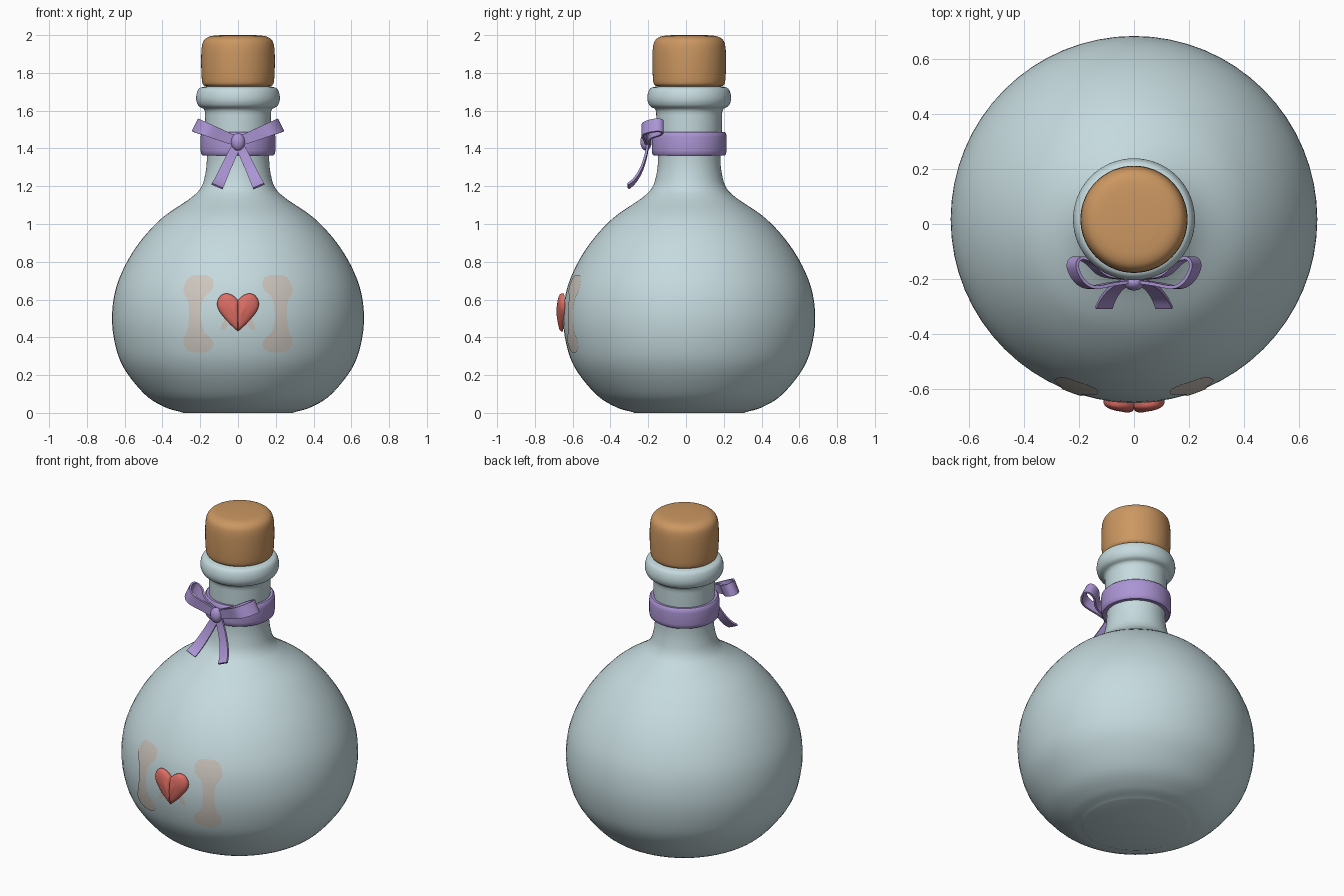
import bpy, bmesh, math
from mathutils import Vector

if "Cube" in bpy.data.objects:
    bpy.data.objects.remove(bpy.data.objects["Cube"])

CY = 0.017  # y of the bottle axis


def material(name, rgb):
    m = bpy.data.materials.new(name)
    m.diffuse_color = (*rgb, 1)
    m.use_nodes = True
    m.node_tree.nodes["Principled BSDF"].inputs["Base Color"].default_value = m.diffuse_color
    return m


GLASS = material("pale blue glass", (0.56, 0.70, 0.73))
CORK = material("tan cork", (0.60, 0.31, 0.12))
RIBBON = material("lilac ribbon", (0.41, 0.30, 0.66))
HEART = material("coral red", (0.73, 0.156, 0.127))
LABEL = material("faded parchment", (0.62, 0.57, 0.52))


def build(name, verts, faces, mat, recalc=True, mirror=False, angle=40):
    me = bpy.data.meshes.new(name)
    me.from_pydata([tuple(v) for v in verts], [], faces)
    if recalc:
        bm = bmesh.new()
        bm.from_mesh(me)
        bmesh.ops.recalc_face_normals(bm, faces=bm.faces)
        bm.to_mesh(me)
        bm.free()
    me.materials.append(mat)
    ob = bpy.data.objects.new(name, me)
    bpy.context.collection.objects.link(ob)
    bpy.ops.object.select_all(action='DESELECT')
    ob.select_set(True)
    bpy.context.view_layer.objects.active = ob
    bpy.ops.object.shade_smooth_by_angle(angle=math.radians(angle))
    if mirror:
        ob.modifiers.new("mirror", 'MIRROR')
    return ob


def smooth(points, n=6):
    """Catmull-Rom curve through the points."""
    p = [Vector(q) for q in points]
    p = [2 * p[0] - p[1]] + p + [2 * p[-1] - p[-2]]
    out = []
    for i in range(1, len(p) - 2):
        a, b, c, d = p[i - 1:i + 3]
        for k in range(n):
            t = k / n
            out.append(0.5 * (2 * b + (c - a) * t + (2 * a - 5 * b + 4 * c - d) * t * t
                              + (3 * b - a - 3 * c + d) * t ** 3))
    return out + [p[-2]]


def lathe(name, prof, mat, closed=False, seg=64):
    verts = [(r * math.cos(2 * math.pi * k / seg), CY + r * math.sin(2 * math.pi * k / seg), z)
             for r, z in prof for k in range(seg)]
    n = len(prof)
    faces = []
    for i in range(n if closed else n - 1):
        j = (i + 1) % n
        faces += [(i * seg + k, i * seg + (k + 1) % seg, j * seg + (k + 1) % seg, j * seg + k)
                  for k in range(seg)]
    if not closed:
        faces += [tuple(range(seg)), tuple(range((n - 1) * seg, n * seg))]
    return build(name, verts, faces, mat)


# Bottle: body, neck and rolled lip
body = smooth([(0.30, 0.004), (0.386, 0.03), (0.49, 0.095), (0.60, 0.23), (0.65, 0.36),
               (0.667, 0.52), (0.637, 0.69), (0.545, 0.87), (0.41, 1.025), (0.254, 1.135),
               (0.198, 1.19), (0.174, 1.26), (0.165, 1.35), (0.172, 1.48), (0.175, 1.595)])
lip = smooth([(0.182, 1.61), (0.208, 1.625), (0.221, 1.655), (0.219, 1.69), (0.205, 1.718),
              (0.175, 1.728)], 4)
lathe("bottle", [(0.29, 0.0)] + [tuple(p) for p in body + lip], GLASS)

# Cork stopper
cork = smooth([(0.165, 1.728), (0.182, 1.735), (0.191, 1.76), (0.195, 1.85), (0.192, 1.935),
               (0.178, 1.975), (0.145, 1.994), (0.09, 2.0)], 5)
lathe("cork", [(0.16, 1.69)] + [tuple(p) for p in cork], CORK)

# Ribbon band round the neck
lathe("ribbon_band", [(0.16, 1.365), (0.188, 1.363), (0.195, 1.37), (0.198, 1.39), (0.198, 1.46),
                      (0.195, 1.48), (0.188, 1.488), (0.16, 1.486)], RIBBON, closed=True)


def strip(name, path, across, width, thick=0.012):
    """Flat ribbon swept along a path; width is a function of 0..1."""
    pts = smooth(path)
    across = Vector(across).normalized()
    verts, faces, n = [], [], len(pts)
    for i, p in enumerate(pts):
        t = pts[min(i + 1, n - 1)] - pts[max(i - 1, 0)]
        nor = t.cross(across).normalized() * thick / 2
        w = across * width(i / (n - 1)) / 2
        verts += [p + w + nor, p - w + nor, p - w - nor, p + w - nor]
    for i in range(n - 1):
        a = 4 * i
        faces += [(a + k, a + (k + 1) % 4, a + 4 + (k + 1) % 4, a + 4 + k) for k in range(4)]
    faces += [(0, 1, 2, 3), (4 * n - 4, 4 * n - 3, 4 * n - 2, 4 * n - 1)]
    return build(name, verts, faces, RIBBON, mirror=True, angle=45)


# Bow: mirrored loops, mirrored tails and the knot
loop = [(0.0, -0.208), (0.08, -0.218), (0.16, -0.23), (0.205, -0.205), (0.23, -0.155),
        (0.215, -0.125), (0.17, -0.135), (0.11, -0.185), (0.0, -0.2)]
strip("bow_loops", [(x * 0.97, y, 1.435 + 0.38 * x) for x, y in loop], (-0.45, 0, 0.89),
      lambda t: 0.05 + 0.025 * math.sin(math.pi * t))
strip("bow_tails", [(0.0, -0.2, 1.435), (0.035, -0.213, 1.36), (0.07, -0.238, 1.285),
                    (0.095, -0.272, 1.23), (0.11, -0.306, 1.2)], (0.92, 0, 0.39),
      lambda t: 0.045 + 0.02 * t)
bpy.ops.mesh.primitive_uv_sphere_add(segments=24, ring_count=14, location=(0, -0.212, 1.435))
knot = bpy.context.object
knot.name = "bow_knot"
knot.scale = (0.037, 0.03, 0.046)
knot.data.materials.append(RIBBON)
bpy.ops.object.shade_smooth()


# Faded label: thin mirrored plates following the glass
def glass_radius(z):
    for a, b in zip(body, body[1:]):
        if a.y <= z <= b.y:
            return a.x + (b.x - a.x) * (z - a.y) / (b.y - a.y)
    return body[0].x


def plate(name, rows, cols=7):
    rows = smooth(rows, 4)
    verts = []
    for z, x0, x1 in rows:
        r = glass_radius(z) + 0.004
        for c in range(cols):
            x = x0 + (x1 - x0) * c / (cols - 1)
            verts.append((x, CY - math.sqrt(r * r - x * x), z))
    faces = [(i * cols + c, i * cols + c + 1, (i + 1) * cols + c + 1, (i + 1) * cols + c)
             for i in range(len(rows) - 1) for c in range(cols - 1)]
    return build(name, verts, faces, LABEL, recalc=False, mirror=True)


plate("label_sides", [(0.32, 0.175, 0.235), (0.335, 0.145, 0.27), (0.365, 0.13, 0.288),
                      (0.40, 0.148, 0.285), (0.43, 0.18, 0.27), (0.50, 0.195, 0.26),
                      (0.58, 0.19, 0.262), (0.62, 0.172, 0.28), (0.65, 0.138, 0.29),
                      (0.69, 0.13, 0.278), (0.715, 0.14, 0.262), (0.73, 0.17, 0.235)])
plate("label_scraps", [(0.44, 0.07, 0.092), (0.47, 0.05, 0.085), (0.50, 0.04, 0.065)], 4)

# Puffed heart with a centre crease: one lobe, mirrored
edge = smooth([(0, 0.432), (0.04, 0.468), (0.082, 0.515), (0.106, 0.553), (0.109, 0.59),
               (0.09, 0.622), (0.06, 0.632), (0.028, 0.622), (0, 0.597)], 4)
crease = [Vector((0, 0.597 - 0.165 * k / 6)) for k in range(1, 6)]
ring = [(p, 0.0) for p in edge] + [(p, 0.011 * math.sin(math.pi * (k + 1) / 6))
                                   for k, p in enumerate(crease)]
mid, n = Vector((0.047, 0.565)), len(ring)
verts, faces = [], []
for s, back in ((1, 0.012), (1, 0), (0.93, 0), (0.8, 0), (0.6, 0), (0.35, 0), (0.1, 0)):
    for p, h in ring:
        q = mid + (p - mid) * s
        y = -0.662 + 0.75 * q.x ** 2 + back - h * s - 0.022 * math.sqrt(1 - s * s)
        verts.append((q.x, y, q.y))
for i in range(6):
    faces += [(i * n + k, i * n + (k + 1) % n, (i + 1) * n + (k + 1) % n, (i + 1) * n + k)
              for k in range(n)]
faces += [tuple(range(n)), tuple(range(6 * n, 7 * n))]
build("heart", verts, faces, HEART, mirror=True)
